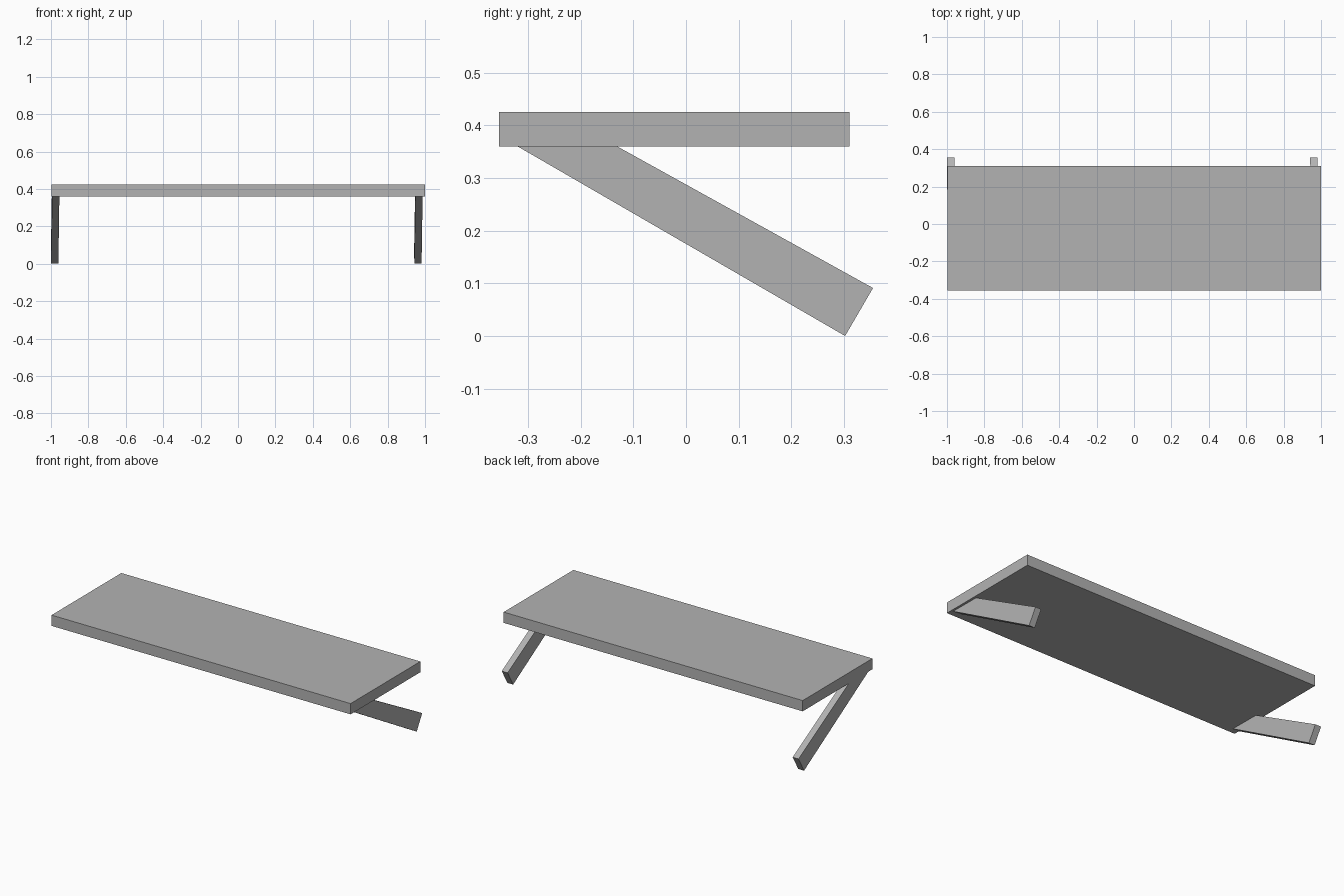
import bpy

if "Cube" in bpy.data.objects:
    bpy.data.objects.remove(bpy.data.objects["Cube"])

# Dark grey for all parts
grey = bpy.data.materials.new("dark_grey")
grey.diffuse_color = (0.45, 0.45, 0.45, 1.0)
grey.use_nodes = True
grey.node_tree.nodes["Principled BSDF"].inputs["Base Color"].default_value = grey.diffuse_color


def prism(name, profile, x_at, width):
    """Extrude a (y, z) profile along x; x_at(y) gives the left face position."""
    n = len(profile)
    verts = [(x_at(y), y, z) for y, z in profile]
    verts += [(x_at(y) + width, y, z) for y, z in profile]
    faces = [tuple(range(n))[::-1], tuple(range(n, 2 * n))]
    faces += [(i, (i + 1) % n, (i + 1) % n + n, i + n) for i in range(n)]
    mesh = bpy.data.meshes.new(name)
    mesh.from_pydata(verts, [], faces)
    mesh.materials.append(grey)
    mesh.update()
    obj = bpy.data.objects.new(name, mesh)
    bpy.context.collection.objects.link(obj)
    return obj


# Flat board
board = [(-0.355, 0.36), (0.31, 0.36), (0.31, 0.425), (-0.355, 0.425)]
prism("board", board, lambda y: -0.996, 1.996)

# Slanted legs, mitred flush to the underside and slightly skewed sideways
leg = [(0.302, 0.0), (0.355, 0.091), (-0.131, 0.36), (-0.32, 0.36)]
for side, x_back in (("left", -1.0), ("right", 0.942)):
    prism(side + "_leg", leg, lambda y: x_back + 0.009 * (0.355 - y), 0.039)
